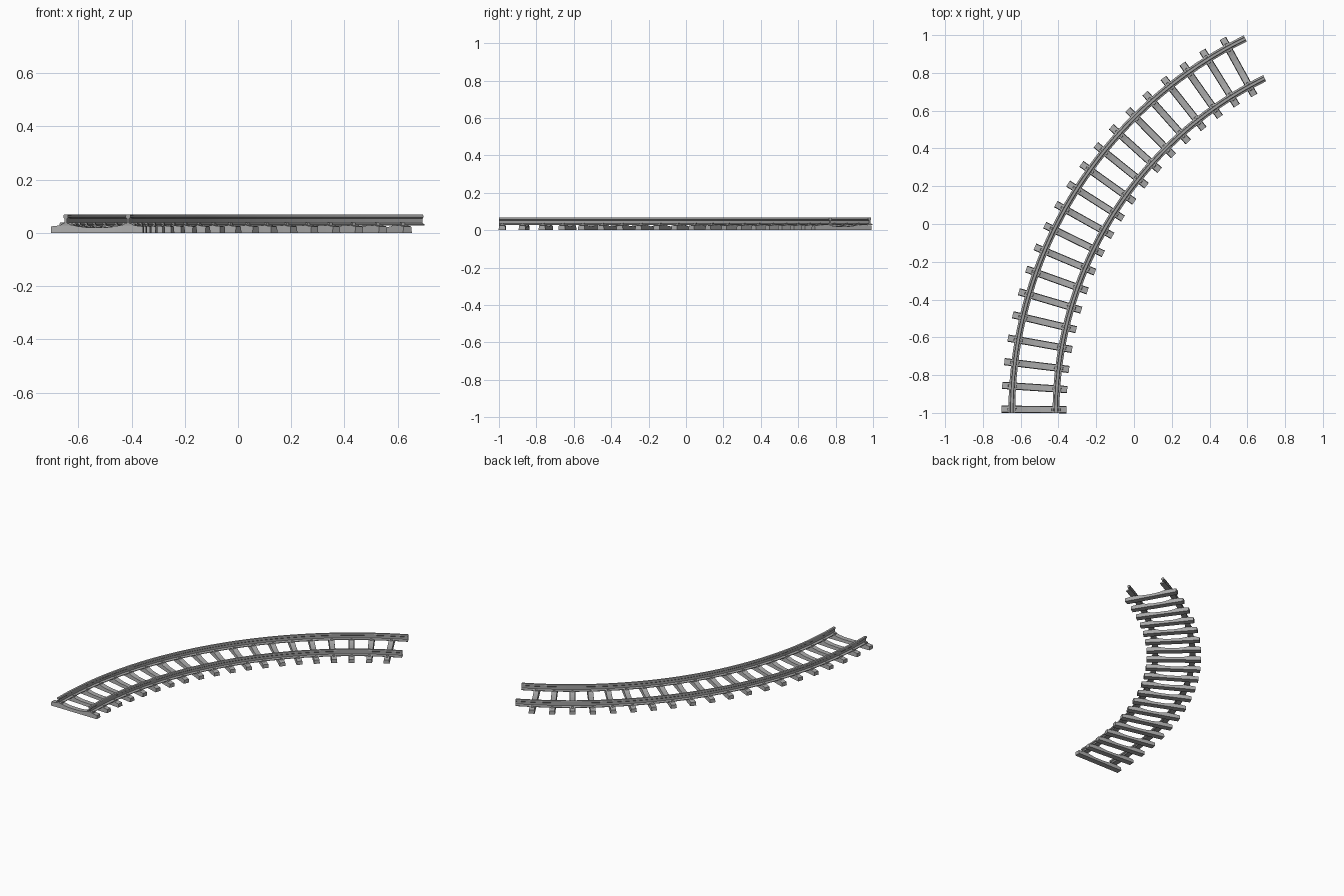
import bpy, bmesh
from math import radians, cos, sin
from mathutils import Vector

if "Cube" in bpy.data.objects:
    bpy.data.objects.remove(bpy.data.objects["Cube"])

CENTRE = Vector((1.56, -1.0, 0))   # centre of the bend
RADIUS, HALF_GAUGE = 2.09, 0.117
SWEEP, SLEEPERS = radians(63.9), 20


def material(name, grey):
    m = bpy.data.materials.new(name)
    m.use_nodes = True
    m.diffuse_color = (grey, grey, grey, 1)
    m.node_tree.nodes["Principled BSDF"].inputs["Base Color"].default_value = m.diffuse_color
    return m


steel = material("grey steel", 0.35)
concrete = material("light grey concrete", 0.40)


def on_bend(radius, angle, z):
    return CENTRE + Vector((-radius * cos(angle), radius * sin(angle), z))


def loft(name, rings, mat, smooth=False):
    """Skin a list of closed cross-sections and cap both ends."""
    bm = bmesh.new()
    loops = [[bm.verts.new(p) for p in ring] for ring in rings]
    n = len(loops[0])
    for a, b in zip(loops, loops[1:]):
        for i in range(n):
            j = (i + 1) % n
            bm.faces.new((a[i], a[j], b[j], b[i]))
    bm.faces.new(loops[0])
    bm.faces.new(loops[-1])
    bmesh.ops.recalc_face_normals(bm, faces=bm.faces)
    mesh = bpy.data.meshes.new(name)
    bm.to_mesh(mesh)
    bm.free()
    mesh.materials.append(mat)
    obj = bpy.data.objects.new(name, mesh)
    bpy.context.collection.objects.link(obj)
    if smooth:
        bpy.ops.object.select_all(action="DESELECT")
        obj.select_set(True)
        bpy.context.view_layer.objects.active = obj
        bpy.ops.object.shade_smooth_by_angle(angle=radians(25))
    return obj


# Rails: foot, web and head profile swept around the bend
half = [(0.018, 0.028), (0.018, 0.032), (0.004, 0.037), (0.004, 0.053),
        (0.009, 0.057), (0.009, 0.065), (0.007, 0.068)]
profile = half + [(-x, z) for x, z in reversed(half)]
STEPS = 60
for name, side in (("outer_rail", 1), ("inner_rail", -1)):
    r = RADIUS + side * HALF_GAUGE
    rings = [[on_bend(r + x, SWEEP * s / STEPS, z) for x, z in profile]
             for s in range(STEPS + 1)]
    loft(name, rings, steel, smooth=True)

# Sleepers: raised under the rails, dipped in the middle, with clips
top_line = [(0.1725, 0.024), (0.145, 0.027), (0.135, 0.03), (0.095, 0.03),
            (0.07, 0.024), (0.035, 0.02)]
top_line += [(-x, z) for x, z in reversed(top_line)]


def across(along, x, y, z):
    """Point in a sleeper's own frame: x outward, y along the track."""
    out = Vector((-cos(along), sin(along), 0))
    fwd = Vector((sin(along), cos(along), 0))
    return CENTRE + out * (RADIUS + x) + fwd * y + Vector((0, 0, z))


for k in range(SLEEPERS):
    a = radians(0.5) + k * SWEEP / SLEEPERS
    rings = [[across(a, x, -0.019, 0), across(a, x, -0.016, z),
              across(a, x, 0.016, z), across(a, x, 0.019, 0)] for x, z in top_line]
    loft(f"sleeper_{k + 1}", rings, concrete)
    for side in (1, -1):
        for edge in (1, -1):
            c = side * HALF_GAUGE + edge * 0.017
            clip = [[across(a, c + dx, y, z) for dx, z in
                     ((-0.007, 0.027), (0.007, 0.027), (0.005, 0.038), (-0.005, 0.038))]
                    for y in (-0.007, 0.007)]
            loft(f"rail_clip_{k + 1}_{'outer' if side > 0 else 'inner'}_{'out' if edge > 0 else 'in'}",
                 clip, steel)
